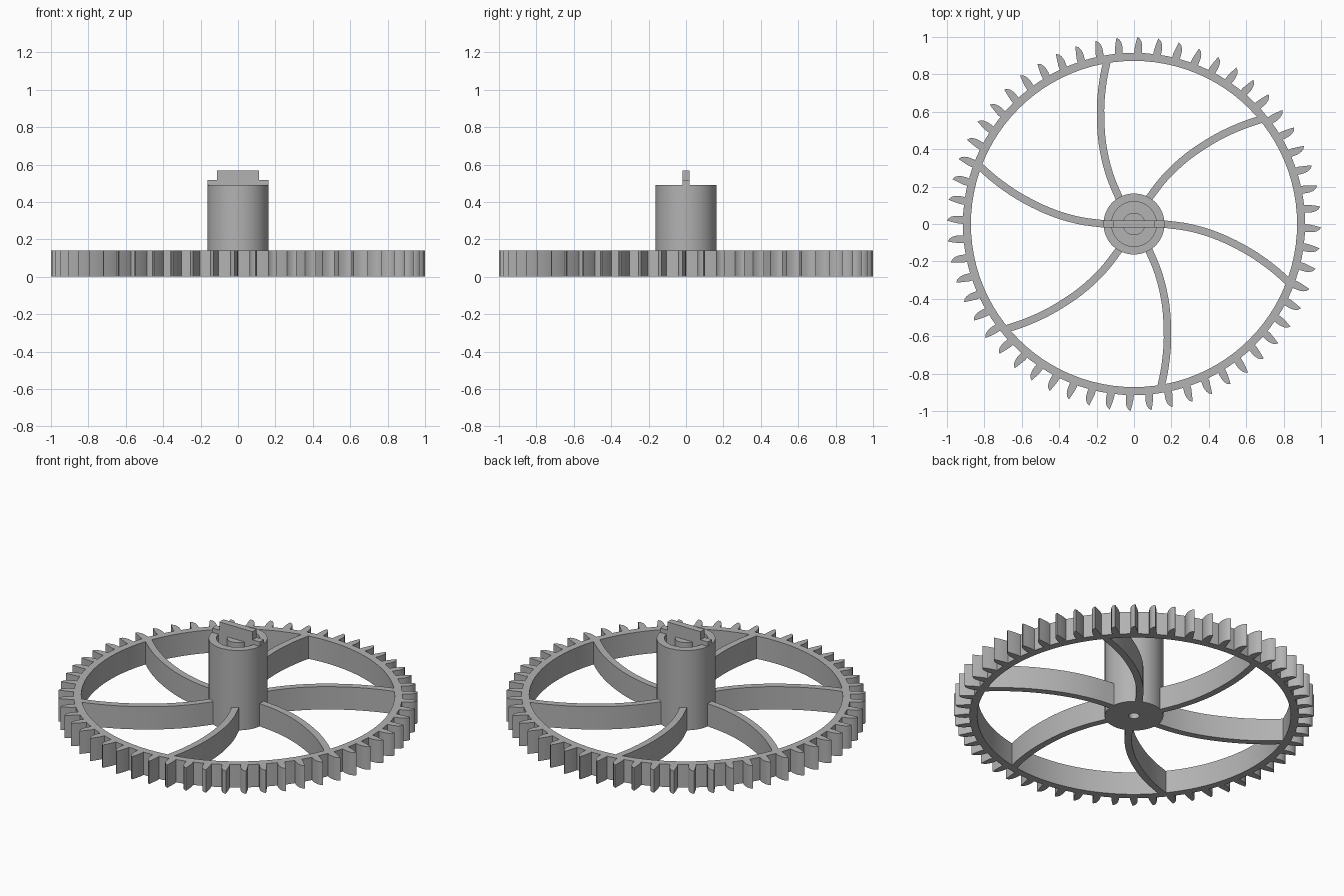
import bpy, bmesh, math
from mathutils import Matrix, Vector

if "Cube" in bpy.data.objects:
    bpy.data.objects.remove(bpy.data.objects["Cube"])

H = 0.14          # wheel thickness
TEETH = 56
SPOKES = 6

gray = bpy.data.materials.new("gray")
gray.diffuse_color = (0.45, 0.45, 0.45, 1)
gray.use_nodes = True
gray.node_tree.nodes["Principled BSDF"].inputs["Base Color"].default_value = gray.diffuse_color


def finish(name, bm):
    bmesh.ops.recalc_face_normals(bm, faces=bm.faces)
    me = bpy.data.meshes.new(name)
    bm.to_mesh(me)
    bm.free()
    ob = bpy.data.objects.new(name, me)
    bpy.context.collection.objects.link(ob)
    me.materials.append(gray)
    bpy.ops.object.select_all(action='DESELECT')
    ob.select_set(True)
    bpy.context.view_layer.objects.active = ob
    bpy.ops.object.shade_smooth_by_angle(angle=math.radians(30))
    return ob


def lathe(name, profile, closed, steps=96):
    """Spin an (r, z) profile around the z axis."""
    bm = bmesh.new()
    vs = [bm.verts.new((r, 0, z)) for r, z in profile]
    es = [bm.edges.new(p) for p in zip(vs, vs[1:])]
    if closed:
        es.append(bm.edges.new((vs[-1], vs[0])))
    bmesh.ops.spin(bm, geom=vs + es, cent=(0, 0, 0), axis=(0, 0, 1),
                   angle=2 * math.pi, steps=steps, use_merge=True)
    bmesh.ops.remove_doubles(bm, verts=bm.verts, dist=1e-5)
    return finish(name, bm)


def add_prism(bm, outline, z0, z1, angle=0):
    """Extrude a flat xy outline from z0 to z1, turned about z."""
    rot = Matrix.Rotation(angle, 3, 'Z')
    low = [bm.verts.new(rot @ Vector((x, y, z0))) for x, y in outline]
    top = [bm.verts.new(rot @ Vector((x, y, z1))) for x, y in outline]
    n = len(outline)
    bm.faces.new(low[::-1])
    bm.faces.new(top)
    for i in range(n):
        j = (i + 1) % n
        bm.faces.new((low[i], low[j], top[j], top[i]))


# Rim ring
lathe("rim", [(0.872, 0), (0.915, 0), (0.915, H), (0.872, H)], True)

# Teeth: straight leading side, rounded trailing side
tooth = [(0.0, 0.90), (0.04, 0.90), (0.044, 0.935), (0.044, 0.955),
         (0.040, 0.975), (0.032, 0.99), (0.018, 1.0), (0.010, 0.97), (0.002, 0.935)]
bm = bmesh.new()
for i in range(TEETH):
    add_prism(bm, tooth, 0, H, 2 * math.pi * i / TEETH)
finish("teeth", bm)

# Curved spokes: offset a smooth centre line to both sides
pts = [Vector(p) for p in [(0.14, 0.002), (0.30, -0.02), (0.46, -0.07),
                           (0.618, -0.15), (0.74, -0.235), (0.835, -0.318)]]
ext = [2 * pts[0] - pts[1]] + pts + [2 * pts[-1] - pts[-2]]
line = []
for i in range(1, len(ext) - 2):
    a, b, c, d = ext[i - 1:i + 3]
    for k in range(4):
        t = k / 4
        line.append(0.5 * (2 * b + (c - a) * t + (2 * a - 5 * b + 4 * c - d) * t * t
                           + (3 * b - a - 3 * c + d) * t ** 3))
line.append(pts[-1])
left, right = [], []
for i, p in enumerate(line):
    d = (line[min(i + 1, len(line) - 1)] - line[max(i - 1, 0)]).normalized()
    n = Vector((-d.y, d.x)) * 0.02
    left.append(p + n)
    right.append(p - n)
spoke = [tuple(p) for p in right + left[::-1]]
bm = bmesh.new()
for i in range(SPOKES):
    add_prism(bm, spoke, 0, H, 2 * math.pi * i / SPOKES)
finish("spokes", bm)

# Hub with ring groove and centre post on top, small bore underneath
lathe("hub", [(0, 0.05), (0.03, 0.05), (0.03, 0), (0.163, 0), (0.163, 0.49),
              (0.12, 0.49), (0.12, 0.43), (0.06, 0.43), (0.06, 0.49), (0, 0.49)], False)

# Stepped cross bar over the hub
bm = bmesh.new()
side = [(-0.162, 0.485), (-0.118, 0.485), (-0.118, 0.43), (0.118, 0.43), (0.118, 0.485),
        (0.162, 0.485), (0.162, 0.517), (0.113, 0.517), (0.113, 0.567),
        (-0.113, 0.567), (-0.113, 0.517), (-0.162, 0.517)]
add_prism(bm, side, -0.02, 0.02)
bmesh.ops.rotate(bm, verts=bm.verts, cent=(0, 0, 0),
                 matrix=Matrix.Rotation(math.pi / 2, 3, 'X'))
finish("cross_bar", bm)
